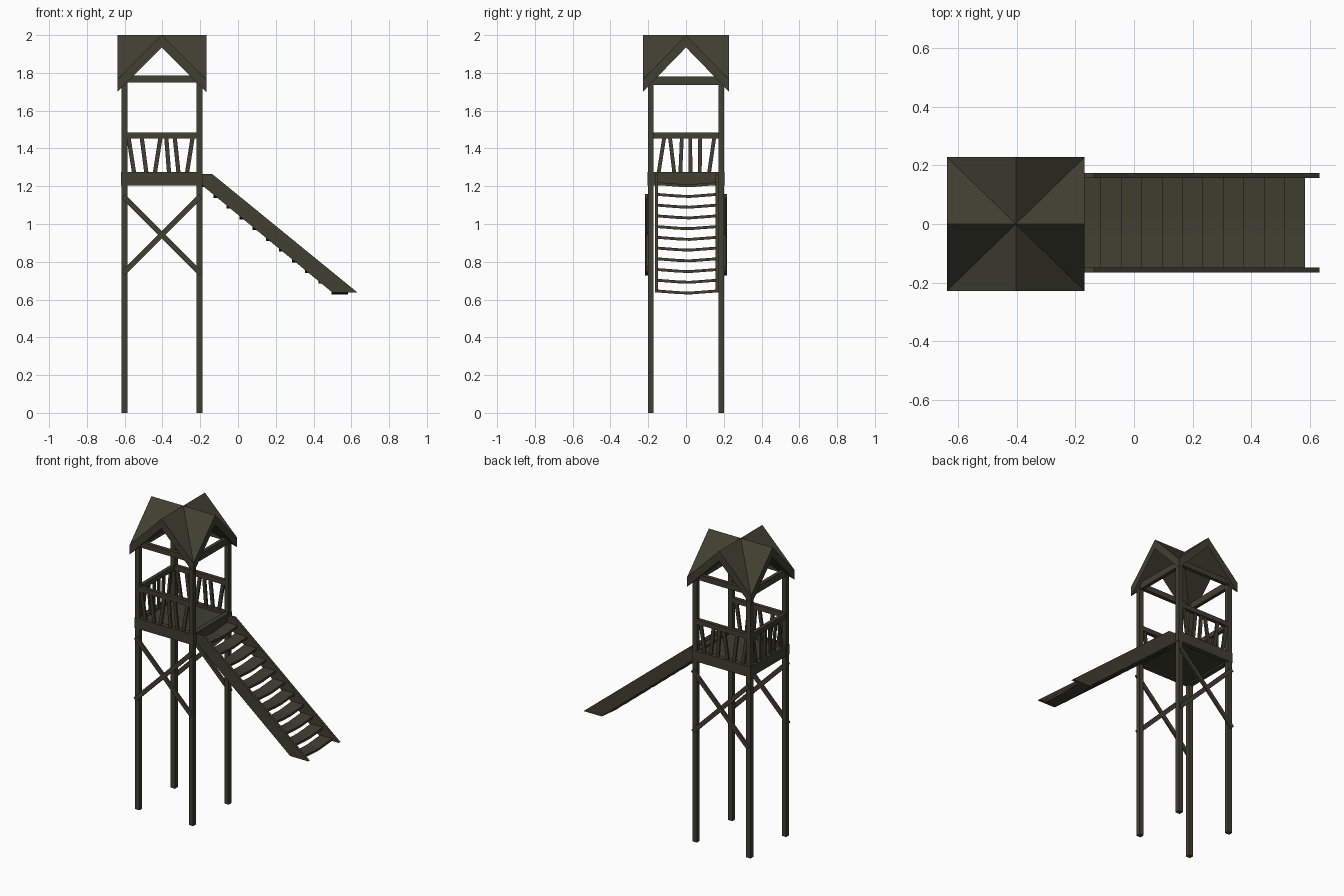
import bpy, bmesh, math
from mathutils import Vector

if "Cube" in bpy.data.objects:
    bpy.data.objects.remove(bpy.data.objects["Cube"])

wood = bpy.data.materials.new("dark olive wood")
wood.diffuse_color = (0.05, 0.05, 0.031, 1)
wood.use_nodes = True
wood.node_tree.nodes["Principled BSDF"].inputs["Base Color"].default_value = wood.diffuse_color

CX, PX, PY = -0.403, 0.198, 0.187   # tower centre, post offsets


def finish(name, bm):
    bmesh.ops.recalc_face_normals(bm, faces=bm.faces)
    me = bpy.data.meshes.new(name)
    bm.to_mesh(me)
    bm.free()
    me.materials.append(wood)
    ob = bpy.data.objects.new(name, me)
    bpy.context.collection.objects.link(ob)
    return ob


def prism(name, points, offset):
    """Extrude a polygon of 3D points along an offset vector."""
    bm = bmesh.new()
    f = bm.faces.new([bm.verts.new(p) for p in points])
    r = bmesh.ops.extrude_face_region(bm, geom=[f], use_keep_orig=True)
    vs = [v for v in r["geom"] if isinstance(v, bmesh.types.BMVert)]
    bmesh.ops.translate(bm, vec=offset, verts=vs)
    return finish(name, bm)


def box(name, x0, x1, y0, y1, z0, z1):
    return prism(name, [(x0, y0, z0), (x1, y0, z0), (x1, y1, z0), (x0, y1, z0)], (0, 0, z1 - z0))


def bar(name, a, b, width, normal, depth):
    """Flat bar from a to b, its broad face turned to normal."""
    a, b, n = Vector(a), Vector(b), Vector(normal)
    s = (b - a).normalized().cross(n) * width / 2
    o = n * depth / 2
    return prism(name, [a - s - o, b - s - o, b + s - o, a + s - o], n * depth)


# corner posts
for sx in (-1, 1):
    for sy in (-1, 1):
        x, y = CX + sx * PX, sy * PY
        box("post", x - 0.016, x + 0.016, y - 0.015, y + 0.015, 0, 1.785)

# front and back sides: top beam, skirt, handrail, leaning balusters, cross brace
lean_side = [(-0.58, -0.55), (-0.51, -0.485), (-0.41, -0.44),
             (-0.38, -0.365), (-0.335, -0.315), (-0.24, -0.27)]
for sy, side in ((-1, "front"), (1, "back")):
    y = sy * PY
    box(side + "_top_beam", CX - PX, CX + PX, y - 0.012, y + 0.012, 1.75, 1.787)
    box(side + "_skirt", CX - 0.216, CX + 0.216, y - 0.016, y + 0.016, 1.205, 1.275)
    box(side + "_handrail", CX - PX, CX + PX, y - 0.012, y + 0.012, 1.453, 1.485)
    for t, b in lean_side:
        bar(side + "_baluster", (t, y, 1.46), (b, y, 1.27), 0.022, (0, 1, 0), 0.012)
    for k, d in ((-1, 0.2065), (1, 0.211)):
        bar(side + "_brace", (CX - 0.205, sy * d, 0.943 - k * 0.205),
            (CX + 0.205, sy * d, 0.943 + k * 0.205), 0.028, (0, 1, 0), 0.013)

# left and slide ends: top beam and skirt
for sx, side in ((-1, "left"), (1, "right")):
    x = CX + sx * PX
    box(side + "_top_beam", x - 0.012, x + 0.012, -PY, PY, 1.735, 1.78)
    box(side + "_skirt", x - 0.016, x + 0.016, -PY, PY, 1.205, 1.275)

# left handrail and balusters
x = CX - PX
box("left_handrail", x - 0.012, x + 0.012, -PY, PY, 1.453, 1.485)
for t, b in [(-0.115, -0.145), (-0.085, -0.062), (-0.022, -0.03),
             (0.022, 0.024), (0.075, 0.073), (0.15, 0.122)]:
    bar("left_baluster", (x, t, 1.46), (x, b, 1.27), 0.02, (1, 0, 0), 0.012)

# platform floor
box("platform_floor", CX - PX, CX + PX, -PY, PY, 1.215, 1.258)

# cross-gable roof: folded sheet with valleys on the diagonals
hx, hy, peak, drop, thick = 0.235, 0.228, 2.0, 0.235, 0.065
bm = bmesh.new()
ring = [(1, 0), (1, 1), (0, 1), (-1, 1), (-1, 0), (-1, -1), (0, -1), (1, -1)]
layers = []
for dz in (0, -thick):
    c = bm.verts.new((CX, 0, peak + dz))
    layers.append((c, [bm.verts.new((CX + i * hx, j * hy, peak + dz - drop * abs(i * j)))
                       for i, j in ring]))
(ct, top), (cb, low) = layers
for i in range(8):
    j = (i + 1) % 8
    bm.faces.new((ct, top[i], top[j]))
    bm.faces.new((cb, low[j], low[i]))
    bm.faces.new((top[i], low[i], low[j], top[j]))
finish("cross_gable_roof", bm)

# stair side rails
for y0, y1 in ((-0.165, -0.149), (0.157, 0.174)):
    prism("ramp_side_rail", [(-0.19, y0, 1.265), (-0.137, y0, 1.265), (0.633, y0, 0.637),
                             (0.5, y0, 0.637), (-0.19, y0, 1.205)], (0, y1 - y0, 0))

# sagging treads
for i in range(11):
    xr, z = 0.583 - 0.0695 * i, 0.638 + 0.0568 * i
    xl, sag = xr - 0.088, 0.011
    span = [(-0.155, 0), (-0.04, -sag * 0.8), (0.02, -sag), (0.165, 0)]
    outline = [(xl, y, z + d) for y, d in span]
    outline += [(xl, y, z + d + 0.015) for y, d in reversed(span)]
    prism("ramp_tread", outline, (xr - xl, 0, 0))
